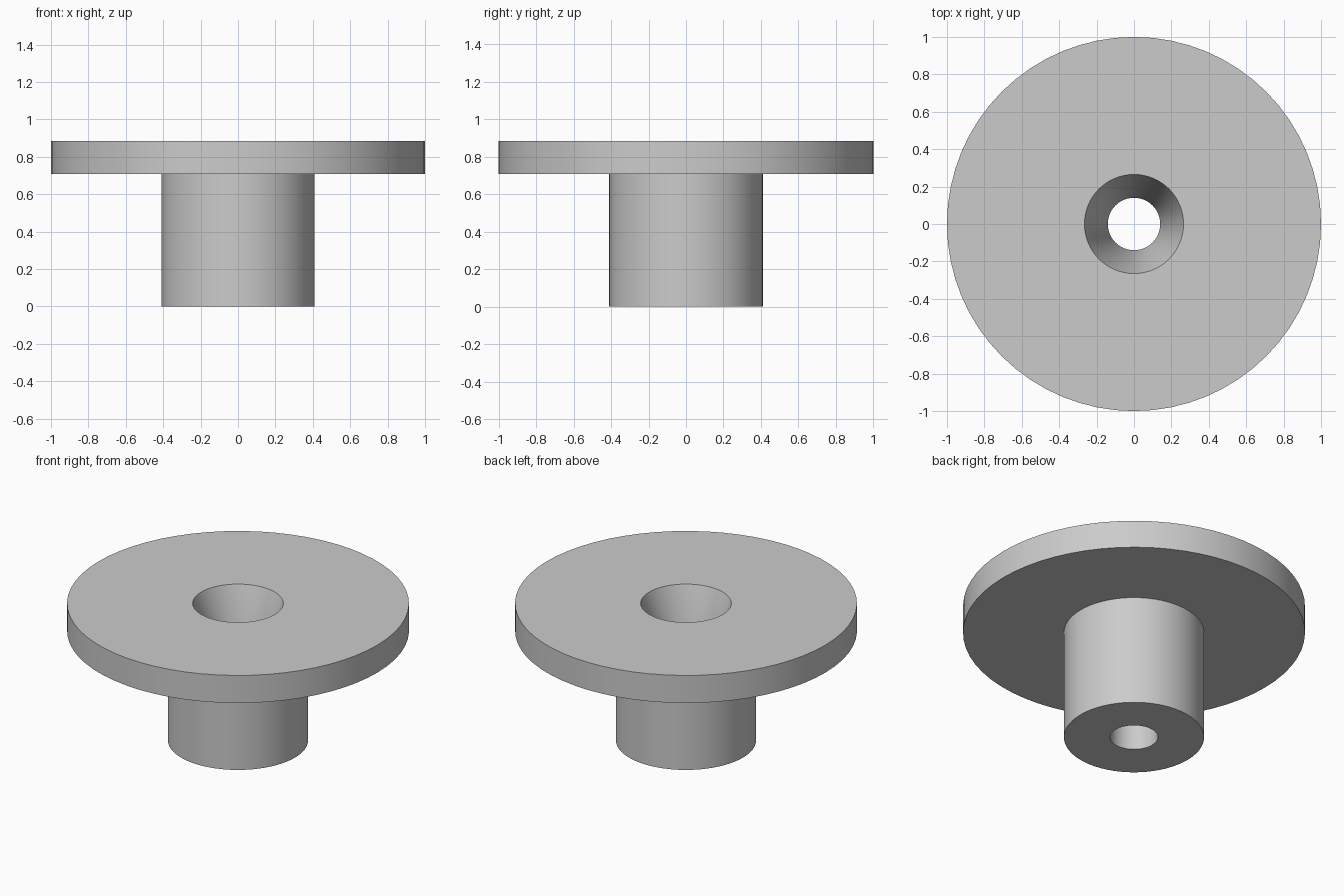
import bpy
import bmesh
from math import cos, sin, tau, radians

cube = bpy.data.objects.get("Cube")
if cube:
    bpy.data.objects.remove(cube, do_unlink=True)

SEGMENTS = 64

# One plain grey finish
grey = bpy.data.materials.new("light_grey")
grey.use_nodes = True
colour = (0.6, 0.6, 0.6, 1)
grey.diffuse_color = colour
grey.node_tree.nodes["Principled BSDF"].inputs["Base Color"].default_value = colour


def lathe(name, profile):
    """Revolve a closed (radius, height) profile about the z axis."""
    bm = bmesh.new()
    rings = [[bm.verts.new((r * cos(tau * i / SEGMENTS), r * sin(tau * i / SEGMENTS), z))
              for i in range(SEGMENTS)] for r, z in profile]
    for low, high in zip(rings, rings[1:] + rings[:1]):
        for i in range(SEGMENTS):
            j = (i + 1) % SEGMENTS
            bm.faces.new((low[i], low[j], high[j], high[i]))
    bmesh.ops.recalc_face_normals(bm, faces=bm.faces)
    mesh = bpy.data.meshes.new(name)
    bm.to_mesh(mesh)
    bm.free()
    mesh.materials.append(grey)
    obj = bpy.data.objects.new(name, mesh)
    bpy.context.collection.objects.link(obj)
    bpy.ops.object.select_all(action='DESELECT')
    obj.select_set(True)
    bpy.context.view_layer.objects.active = obj
    bpy.ops.object.shade_smooth_by_angle(angle=radians(30))
    return obj


# Flange, hub and tapered bore as one solid turned part
lathe("flanged_bushing", [
    (0.14, 0), (0.41, 0),            # hub underside
    (0.41, 0.707), (1, 0.707),       # hub wall and flange underside
    (1, 0.885), (0.265, 0.885),      # flange rim and top
    (0.14, 0.5),                     # tapered mouth of the bore
])
